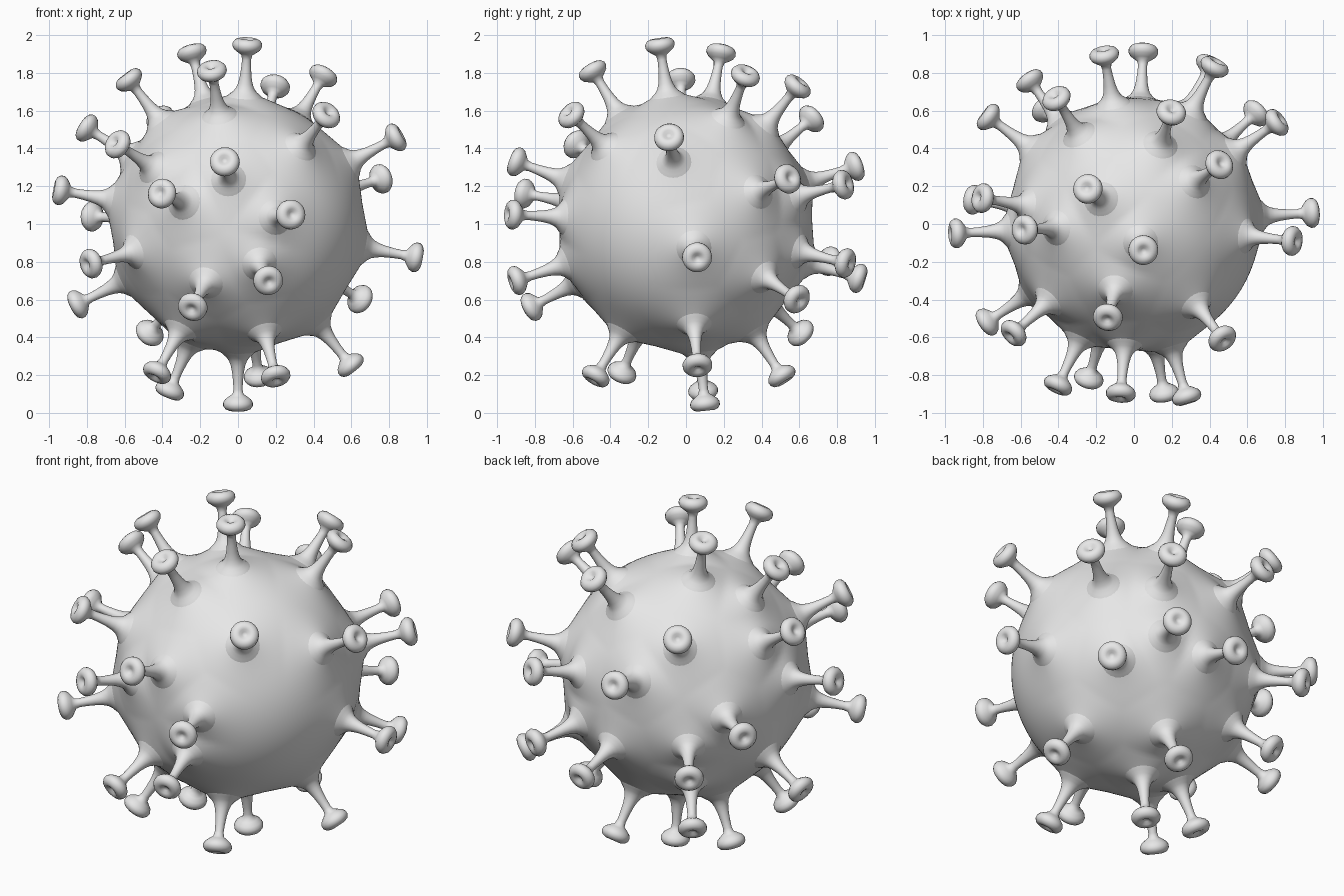
import bpy, bmesh, math
from mathutils import Vector

cube = bpy.data.objects.get("Cube")
if cube:
    bpy.data.objects.remove(cube, do_unlink=True)

CENTRE = Vector((0, 0, 1))

# Position of every spike head
HEADS = [
    (.05, -.14, 1.96), (-.25, .19, 1.93), (-.14, -.5, 1.82), (.2, .6, 1.74),
    (.46, .32, 1.8), (.47, -.61, 1.58), (.84, -.09, 1.46), (.76, .54, 1.24),
    (-.59, -.03, 1.78), (-.82, .14, 1.52), (-.65, -.59, 1.43), (-.07, -.9, 1.33),
    (-.4, -.85, 1.16), (-.95, -.05, 1.18), (-.79, .58, 1.04), (.28, -.92, 1.05),
    (-.78, -.52, .79), (-.86, .13, .57), (.16, -.9, .7), (-.24, -.82, .56),
    (.96, .06, .82), (.65, .59, .6), (-.47, .61, .42), (-.43, -.34, .21),
    (-.36, .09, .12), (0, .1, .05), (.11, .51, .19), (.2, -.48, .19),
    (.59, .06, .26), (-.42, .68, 1.57), (-.16, .91, 1.31), (.43, .84, 1.21),
    (.05, .92, .71), (.41, .86, .79), (-.56, .77, .8)]
AXES = [(Vector(p) - CENTRE).normalized() for p in HEADS]

# Spike outline as (radius, distance from the centre)
PROFILE = [(.1, .675), (.08, .694), (.062, .709), (.048, .728), (.038, .755),
           (.031, .79), (.026, .84), (.024, .88), (.029, .905), (.048, .918),
           (.069, .934), (.079, .952), (.078, .97), (.066, .986), (.046, .994),
           (.028, .989), (.014, .978), (0, .973)]

grey = bpy.data.materials.new("plain grey")
grey.use_nodes = True
grey.diffuse_color = (.8, .8, .8, 1)
grey.node_tree.nodes["Principled BSDF"].inputs["Base Color"].default_value = (.8, .8, .8, 1)


def make_mesh(name, bm):
    bmesh.ops.recalc_face_normals(bm, faces=bm.faces)
    for face in bm.faces:
        face.smooth = True
    mesh = bpy.data.meshes.new(name)
    bm.to_mesh(mesh)
    bm.free()
    mesh.materials.append(grey)
    return mesh


def place(name, mesh):
    obj = bpy.data.objects.new(name, mesh)
    bpy.context.collection.objects.link(obj)
    obj.location = CENTRE
    return obj


# Body: a sphere drawn up into a peak below every spike
bm = bmesh.new()
bmesh.ops.create_icosphere(bm, subdivisions=6, radius=1)
for v in bm.verts:
    n = v.co.normalized()
    angle = math.acos(min(1, max(n.dot(a) for a in AXES)))
    v.co = n * (.665 + .02 * math.exp(-(angle / .22) ** 2) + .05 * math.exp(-angle / .08))
place("body", make_mesh("body", bm))

# Spike: flared stem and dimpled head, turned around its axis
bm = bmesh.new()
points = [bm.verts.new((r, 0, z)) for r, z in PROFILE]
edges = [bm.edges.new(pair) for pair in zip(points, points[1:])]
bmesh.ops.spin(bm, geom=points + edges, cent=(0, 0, 0), axis=(0, 0, 1),
               angle=math.tau, steps=24, use_merge=False)
bmesh.ops.remove_doubles(bm, verts=bm.verts, dist=.0005)
spike_mesh = make_mesh("spike", bm)

for i, axis in enumerate(AXES, 1):
    spike = place(f"spike_{i}", spike_mesh)
    spike.rotation_euler = axis.to_track_quat('Z', 'Y').to_euler()
